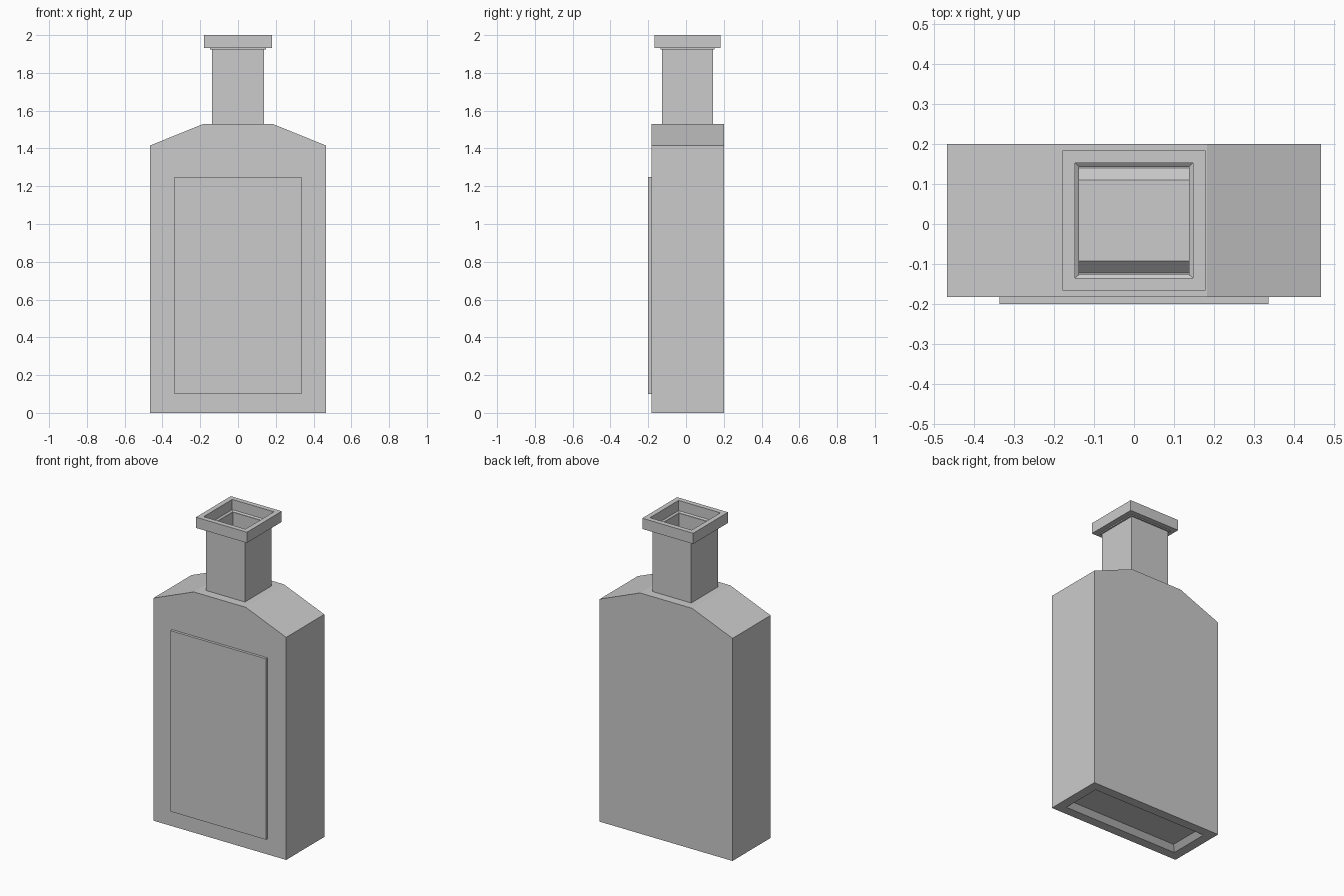
import bpy, bmesh

if "Cube" in bpy.data.objects:
    bpy.data.objects.remove(bpy.data.objects["Cube"])

CY = 0.0085  # bottle centre in y (the label panel sticks out in front)


def make_object(name, bm):
    mesh = bpy.data.meshes.new(name)
    bm.to_mesh(mesh)
    bm.free()
    obj = bpy.data.objects.new(name, mesh)
    bpy.context.collection.objects.link(obj)
    return obj


def loft(name, rings):
    """Skin a stack of rectangles (z, half width, half depth), closing the first."""
    bm = bmesh.new()
    loops = [[bm.verts.new((sx * hx, CY + sy * hy, z))
              for sx, sy in ((-1, -1), (1, -1), (1, 1), (-1, 1))]
             for z, hx, hy in rings]
    bm.faces.new(loops[0][::-1])
    for a, b in zip(loops, loops[1:]):
        for i in range(4):
            j = (i + 1) % 4
            bm.faces.new((a[i], a[j], b[j], b[i]))
    return make_object(name, bm)


# Glass body: recessed base, sides, sloping shoulders, open neck
loft("bottle_body", [
    (0.03, 0.377, 0.1015),
    (0.00, 0.407, 0.1315),
    (0.00, 0.467, 0.1915),
    (1.415, 0.467, 0.1915),
    (1.53, 0.183, 0.1915),
    (1.53, 0.137, 0.1345),
    (1.925, 0.137, 0.1345),
    # Lip: underside step, outer wall, rim, inner wall and ledge
    (1.925, 0.147, 0.1435),
    (1.932, 0.147, 0.1435),
    (1.932, 0.179, 0.1750),
    (2.00, 0.179, 0.1750),
    (2.00, 0.147, 0.1435),
    (1.935, 0.147, 0.1435),
    (1.928, 0.137, 0.1345),
])

# Raised label panel on the front
bm = bmesh.new()
bmesh.ops.create_cube(bm, size=1)
bmesh.ops.scale(bm, vec=(0.672, 0.017, 1.15), verts=bm.verts)
bmesh.ops.translate(bm, vec=(0, -0.1915, 0.675), verts=bm.verts)
make_object("label_panel", bm)
